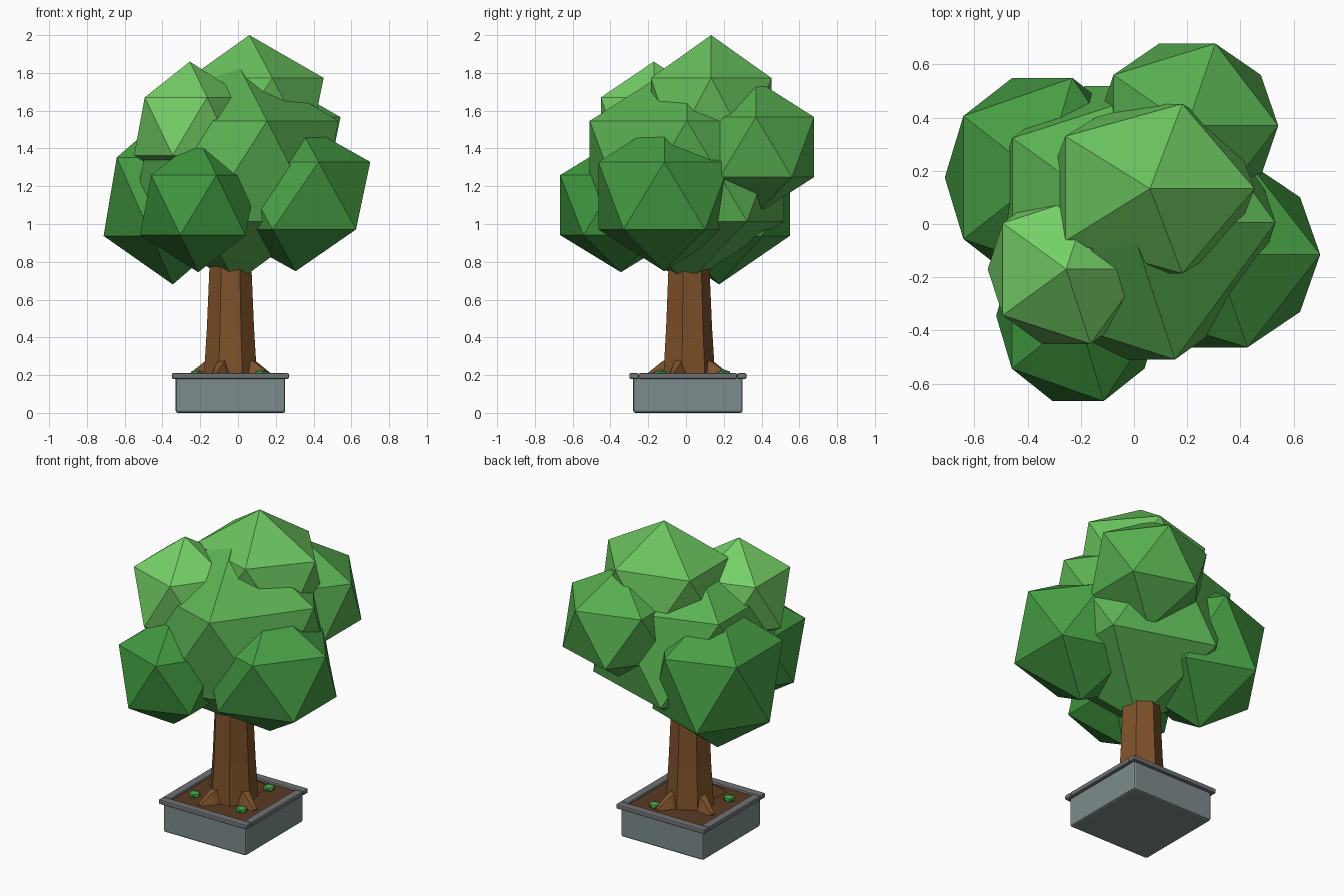
import bpy, bmesh, math
from mathutils import Vector, Matrix

if "Cube" in bpy.data.objects:
    bpy.data.objects.remove(bpy.data.objects["Cube"])

CX, CY = -0.04, 0.01   # planter and trunk axis


def material(name, rgb):
    m = bpy.data.materials.new(name)
    m.diffuse_color = (*rgb, 1)
    m.use_nodes = True
    m.node_tree.nodes["Principled BSDF"].inputs["Base Color"].default_value = m.diffuse_color
    return m


def finish(bm, name, mat=None, bevel=0):
    bmesh.ops.recalc_face_normals(bm, faces=bm.faces)
    me = bpy.data.meshes.new(name)
    bm.to_mesh(me)
    bm.free()
    ob = bpy.data.objects.new(name, me)
    bpy.context.collection.objects.link(ob)
    if mat:
        me.materials.append(mat)
    if bevel:
        b = ob.modifiers.new("edge_bevel", 'BEVEL')
        b.width, b.segments = bevel, 2
    return ob


def box(name, loc, size, mat=None, bevel=0):
    bm = bmesh.new()
    bmesh.ops.create_cube(bm, size=1, matrix=Matrix.LocRotScale(Vector(loc), None, Vector(size)))
    return finish(bm, name, mat, bevel)


def blob(name, loc, scale, mat):
    bm = bmesh.new()
    bmesh.ops.create_icosphere(bm, subdivisions=1, radius=1,
                               matrix=Matrix.LocRotScale(Vector(loc), None, Vector(scale)))
    return finish(bm, name, mat)


def loft(name, rings, mat):
    """Skin a list of equal-length point rings and cap the ends."""
    bm = bmesh.new()
    rows = [[bm.verts.new(p) for p in r] for r in rings]
    n = len(rows[0])
    for a, b in zip(rows, rows[1:]):
        for i in range(n):
            bm.faces.new((a[i], a[(i + 1) % n], b[(i + 1) % n], b[i]))
    bm.faces.new(rows[0])
    bm.faces.new(rows[-1])
    return finish(bm, name, mat)


stone = material("stone", (0.205, 0.26, 0.26))
rim_grey = material("rim_grey", (0.16, 0.165, 0.175))
soil_brown = material("soil", (0.105, 0.042, 0.016))
bark = material("bark", (0.21, 0.083, 0.023))
sprout_green = material("sprout", (0.05, 0.33, 0.06))

# Planter: body, soil and four rim planks
box("planter_body", (CX, CY, 0.095), (0.58, 0.58, 0.19), stone, 0.012)
box("soil", (CX, CY, 0.185), (0.54, 0.54, 0.02), soil_brown)
for side, s in (("front", -1), ("back", 1)):
    box("rim_" + side, (CX, CY + s * 0.285, 0.195), (0.62, 0.05, 0.03), rim_grey, 0.007)
for side, s in (("left", -1), ("right", 1)):
    box("rim_" + side, (CX + s * 0.285, CY, 0.195), (0.05, 0.52, 0.03), rim_grey, 0.007)

# Seven-sided tapering trunk
profile = [(0.145, 0.18), (0.128, 0.45), (0.115, 0.75), (0.105, 0.95)]
loft("trunk", [[(CX + r * math.sin(a), CY + r * math.cos(a), z)
                for a in (math.tau * i / 7 for i in range(7))] for r, z in profile], bark)

# Flared roots: ridges sloping away from the trunk
for i in range(4):
    rot = Matrix.Translation((CX, CY, 0)) @ Matrix.Rotation(math.radians(-112 + 90 * i), 4, 'Z')
    rings = []
    for d, w, top in ((0.09, 0.055, 0.30), (0.15, 0.048, 0.265), (0.235, 0.025, 0.203)):
        rings.append([rot @ Vector(p) for p in
                      ((d, -w, 0.18), (d, w, 0.18), (d, w * 0.4, top), (d, -w * 0.4, top))])
    loft("root_%d" % (i + 1), rings, bark)

# Small sprouts on the soil
for i, (x, y) in enumerate(((-0.22, -0.12), (0.08, 0.20), (0.12, -0.135))):
    blob("sprout_%d" % (i + 1), (x, y, 0.209), (0.038, 0.038, 0.022), sprout_green)

# Foliage: low-poly clumps, brighter towards the top
clumps = [
    ("foliage_core", (-0.015, 0.005, 1.28), (0.612, 0.605, 0.595), 0.42),
    ("foliage_crown", (0.06, 0.133, 1.59), (0.44, 0.375, 0.41), 0.7),
    ("foliage_upper_left", (-0.255, -0.17, 1.517), (0.33, 0.33, 0.343), 1.0),
    ("foliage_back_right", (0.20, 0.37, 1.407), (0.383, 0.363, 0.355), 0.35),
    ("foliage_back_left", (-0.345, 0.175, 1.145), (0.41, 0.44, 0.465), 0.1),
    ("foliage_front", (-0.21, -0.345, 1.10), (0.345, 0.378, 0.355), 0.0),
    ("foliage_right", (0.305, -0.115, 1.15), (0.442, 0.41, 0.40), 0.1),
]
for name, loc, scale, t in clumps:
    green = material(name, (0.05 + 0.13 * t, 0.31 + 0.32 * t, 0.05 + 0.085 * t))
    blob(name, loc, scale, green)
